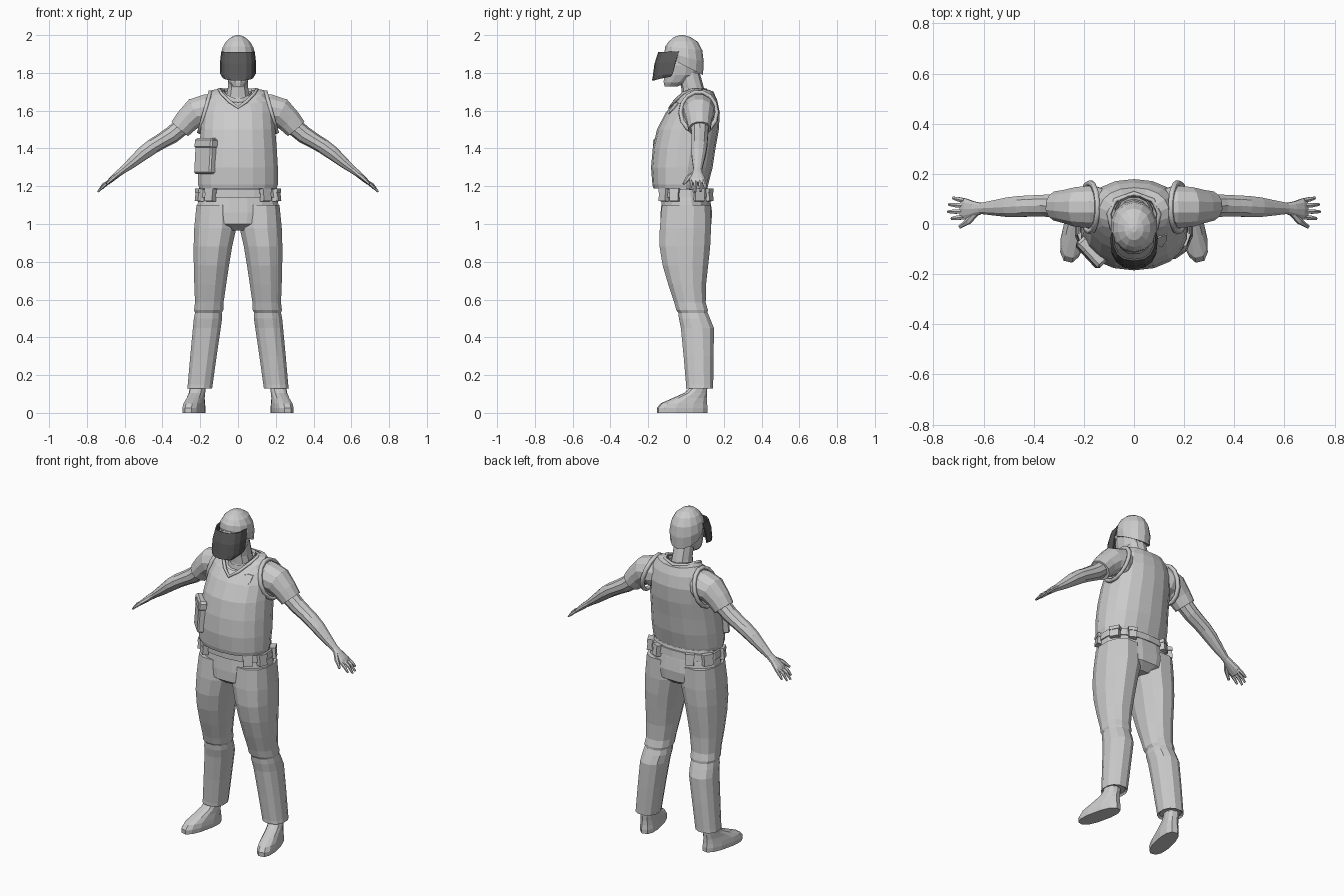
import bpy, bmesh
from math import sin, cos, pi, radians, copysign
from mathutils import Vector, Matrix
from mathutils.bvhtree import BVHTree


def finish(name, bm, mirror=False):
    bmesh.ops.recalc_face_normals(bm, faces=bm.faces)
    me = bpy.data.meshes.new(name)
    bm.to_mesh(me)
    bm.free()
    ob = bpy.data.objects.new(name, me)
    bpy.context.collection.objects.link(ob)
    if mirror:
        ob.modifiers.new("mirror", 'MIRROR').use_mirror_merge = False
    return ob


def skin(bm, rings, closed=True, caps=True):
    """Join successive rings of points with quads."""
    vs = [[bm.verts.new(p) for p in r] for r in rings]
    n = len(vs[0])
    for a, b in zip(vs, vs[1:]):
        for i in range(n if closed else n - 1):
            j = (i + 1) % n
            bm.faces.new((a[i], a[j], b[j], b[i]))
    if caps:
        bm.faces.new(vs[0])
        bm.faces.new(vs[-1])


def spow(v, p):
    return copysign(abs(v) ** (2 / p), v)


def hring(s, n, p, a0=0, a1=2 * pi, closed=True):
    """Horizontal ring: x, y, z, rx, ry, tilt (z per y), arch (sides raised)."""
    x, y, z, rx, ry, tilt, arch = (list(s) + [0, 0])[:7]
    out = []
    for i in range(n):
        a = a0 + (a1 - a0) * ((i + .5) / n if closed else i / (n - 1))
        c, d = spow(cos(a), p), spow(sin(a), p)
        out.append(Vector((x + rx * c, y + ry * d, z + tilt * ry * d + arch * c * c)))
    return out


def loft(name, secs, n=12, p=2.2, mirror=False, caps=True):
    bm = bmesh.new()
    skin(bm, [hring(s, n, p) for s in secs], caps=caps)
    return finish(name, bm, mirror)


def limb(bm, secs, n):
    """Rings square to a path: x, y, z, half height, half depth."""
    pts = [Vector(s[:3]) for s in secs]
    rings = []
    for i, s in enumerate(secs):
        t = (pts[min(i + 1, len(pts) - 1)] - pts[max(i - 1, 0)]).normalized()
        v = t.cross(Vector((0, 1, 0))).normalized()
        u = v.cross(t)
        rings.append([pts[i] + u * s[4] * cos(2 * pi * (k + .5) / n)
                      + v * s[3] * sin(2 * pi * (k + .5) / n) for k in range(n)])
    skin(bm, rings)


def trim(name, pts, r, mirror=False):
    cu = bpy.data.curves.new(name, 'CURVE')
    cu.dimensions, cu.bevel_depth, cu.bevel_resolution = '3D', r, 0
    sp = cu.splines.new('POLY')
    sp.points.add(len(pts) - 1)
    sp.use_cyclic_u = True
    for q, c in zip(sp.points, pts):
        q.co = (*c, 1)
    ob = bpy.data.objects.new(name, cu)
    bpy.context.collection.objects.link(ob)
    if mirror:
        ob.modifiers.new("mirror", 'MIRROR')


def box(bm, size, mat):
    bmesh.ops.create_cube(bm, size=1, matrix=mat @ Matrix.Diagonal((*size, 1)))


# Head, neck and helmet
loft("head", [(0, -.08, 1.728, .028, .035), (0, -.055, 1.75, .05, .065),
              (0, -.03, 1.79, .066, .09), (0, -.025, 1.84, .075, .098),
              (0, -.02, 1.92, .07, .085)], 12)
loft("neck", [(0, .04, 1.6, .085, .075), (0, .042, 1.67, .066, .064),
              (0, .035, 1.72, .056, .06), (0, .015, 1.80, .055, .058)], 10)
loft("helmet", [(0, -.005, 1.84, .07, .085, -.5), (0, -.008, 1.838, .088, .098, -.5),
                (0, -.01, 1.885, .094, .104, -.25), (0, -.012, 1.93, .085, .098, -.1),
                (0, -.015, 1.965, .066, .077), (0, -.02, 1.989, .038, .045),
                (0, -.022, 2.0, .01, .012)], 14, 2)

# Curved face shield
bm = bmesh.new()
skin(bm, [hring(s, 9, 2.6, pi, 2 * pi, False) for s in
          [(0, -.035, 1.915, .088, .112, .05), (0, -.055, 1.86, .095, .112, .1),
           (0, -.07, 1.795, .094, .106, .12), (0, -.08, 1.78, .084, .1, .2)]],
     closed=False, caps=False)
visor = finish("face_shield", bm)
visor.modifiers.new("shell", 'SOLIDIFY').thickness = .008
dark = bpy.data.materials.new("dark_tint")
dark.diffuse_color = (.1, .1, .1, 1)
visor.data.materials.append(dark)

# Padded vest, with neckline and armhole edging
vest = loft("vest", [(0, -.028, 1.2, .19, .125), (0, -.03, 1.187, .208, .142),
                     (0, -.03, 1.21, .214, .148), (0, -.022, 1.3, .214, .163),
                     (0, -.01, 1.4, .208, .166), (0, .01, 1.5, .2, .164),
                     (0, .036, 1.59, .193, .143), (0, .047, 1.645, .172, .118, .1, .015),
                     (0, .045, 1.672, .14, .1, .28, .032),
                     (0, .03, 1.668, .1, .088, .35, .042),
                     (0, .03, 1.645, .09, .078, .35, .042)], 18)
trim("neckline", [(0, -.085, 1.615), (.045, -.062, 1.648), (.088, -.015, 1.692),
                  (.1, .04, 1.712), (.075, .095, 1.708), (0, .122, 1.702),
                  (-.075, .095, 1.708), (-.1, .04, 1.712), (-.088, -.015, 1.692),
                  (-.045, -.062, 1.648)], .01)
loft("shirt_collar", [(0, .04, 1.63, .08, .08, .3, .02), (0, .042, 1.69, .076, .072, .35, .02),
                      (0, .042, 1.675, .068, .065, .35, .02)], 12)
trim("armhole", [(.176 - .03 * sin(a), .067 + .097 * cos(a), 1.592 + .108 * sin(a))
                 for a in (2 * pi * i / 14 for i in range(14))], .013, True)

# Chest shield plate, laid on the vest surface
tree = BVHTree.FromPolygons([v.co for v in vest.data.vertices],
                            [p.vertices for p in vest.data.polygons])
bm = bmesh.new()
rings = []
for off in (.004, -.006):
    ring = []
    for x, z in ((0, .03), (.024, .024), (.022, -.008), (.004, -.032), (-.018, -.008), (-.022, .024)):
        hit = tree.ray_cast(Vector((.107 + x, -1, 1.615 + z)), Vector((0, 1, 0)))[0]
        ring.append(hit + Vector((0, off, 0)))
    rings.append(ring)
skin(bm, rings)
finish("chest_plate", bm)

# Pouch on the vest
bm = bmesh.new()
m = Matrix.Translation((-.172, -.115, 1.36)) @ Matrix.Rotation(radians(-47), 4, 'Z') \
    @ Matrix.Rotation(radians(-4), 4, 'X')
box(bm, (.13, .045, .19), m)
box(bm, (.136, .053, .05), m @ Matrix.Translation((0, 0, .065)))
pouch = finish("vest_pouch", bm)
pouch.modifiers.new("bevel", 'BEVEL').width = .008

# Sleeves
bm = bmesh.new()
limb(bm, [(.12, .068, 1.605, .08, .075), (.165, .068, 1.6, .09, .088), (.225, .068, 1.59, .08, .082),
          (.27, .07, 1.547, .068, .068), (.308, .072, 1.503, .06, .06),
          (.302, .072, 1.51, .05, .05)][:5], 12)
finish("sleeve", bm, True)

# Arms, hands, fingers and thumbs
bm = bmesh.new()
limb(bm, [(.28, .072, 1.53, .048, .05), (.35, .073, 1.472, .046, .046), (.41, .072, 1.436, .041, .044),
          (.45, .07, 1.412, .04, .044), (.5, .067, 1.376, .037, .041), (.56, .064, 1.325, .028, .031),
          (.61, .062, 1.285, .019, .023), (.64, .06, 1.262, .017, .032),
          (.672, .06, 1.234, .014, .044), (.69, .061, 1.215, .009, .042)], 10)
for y0, y1, tx, tz in ((.027, .022, .728, 1.182), (.05, .049, .742, 1.17),
                       (.073, .078, .738, 1.172), (.094, .104, .722, 1.186)):
    limb(bm, [(.677, y0, 1.229, .009, .01), (.677 + (tx - .677) * .55, (y0 + y1) / 2, 1.207, .009, .01),
              (tx, y1, tz, .005, .006)], 6)
limb(bm, [(.63, .045, 1.268, .012, .014), (.66, .012, 1.245, .012, .014),
          (.695, -.012, 1.212, .006, .007)], 6)
finish("arm_and_hand", bm, True)

# Trousers
loft("trouser_seat", [(0, -.005, 1.2, .198, .12), (0, 0, 1.13, .213, .13),
                      (0, .002, 1.06, .226, .139), (0, -.001, 1.0, .2, .137),
                      (0, 0, .965, .09, .09)], 16)
loft("trouser_leg", [(.118, .001, 1.1, .105, .132), (.12, -.003, .98, .115, .14),
                     (.133, -.006, .88, .105, .138), (.141, -.003, .78, .096, .124),
                     (.147, .006, .68, .087, .103), (.152, .021, .585, .078, .086),
                     (.155, .032, .545, .08, .086), (.157, .037, .53, .073, .08),
                     (.159, .045, .5, .077, .085), (.165, .06, .45, .076, .09),
                     (.183, .067, .3, .072, .082), (.2, .072, .15, .068, .074),
                     (.203, .072, .13, .068, .074), (.203, .072, .14, .058, .062)], 12, 2.3, True)

# Shoes, turned slightly outward
foot = loft("shoe", [(0, -.09, 0, .05, .137), (0, -.09, .025, .051, .138), (0, -.082, .05, .048, .126),
                     (0, -.05, .078, .043, .092), (0, -.018, .105, .041, .061),
                     (0, -.003, .13, .041, .047), (0, 0, .2, .042, .045)], 12, 2.5, True)
foot.data.transform(Matrix.Translation((.213, .068, 0)) @ Matrix.Rotation(radians(13), 4, 'Z'))

# Belt and its pouches
loft("belt", [(0, -.004, 1.14, .2, .12), (0, -.004, 1.14, .217, .136), (0, -.006, 1.182, .213, .134),
              (0, -.006, 1.182, .195, .115)], 18, 2.3)
bm = bmesh.new()
for deg, w in ((-50, .052), (-20, .048), (28, .055), (62, .045)):
    a = radians(deg)
    m = Matrix.Translation((.213 * spow(cos(a), 2.3), -.005 + .137 * spow(sin(a), 2.3), 1.153)) \
        @ Matrix.Rotation(a, 4, 'Z') @ Matrix.Rotation(radians(-6), 4, 'Y')
    box(bm, (.034, w, .066), m)
    box(bm, (.04, w + .006, .022), m @ Matrix.Translation((0, 0, .022)))
finish("belt_pouches", bm, True)
